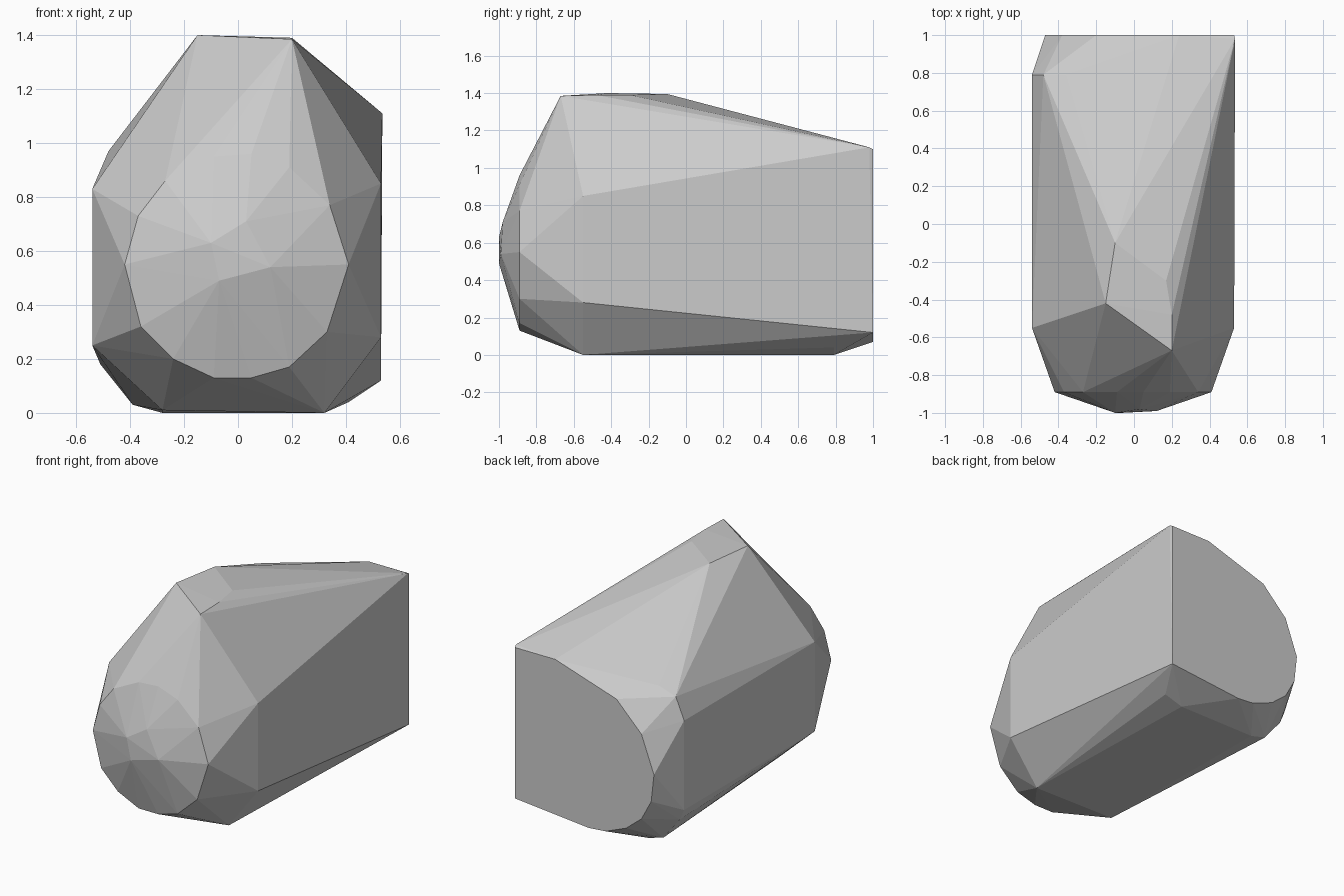
import bpy
import bmesh
import math

# Remove only the default cube
default_cube = bpy.data.objects.get("Cube")
if default_cube:
    bpy.data.objects.remove(default_cube, do_unlink=True)


def make_material(name, colour):
    material = bpy.data.materials.new(name)
    material.use_nodes = True
    material.diffuse_color = colour
    shader = next(node for node in material.node_tree.nodes if node.type == "BSDF_PRINCIPLED")
    shader.inputs["Base Color"].default_value = colour
    return material


def cross_section(y, outline):
    """Place an outline of (x, z) corners at one depth."""
    return [(x, y, z) for x, z in outline]


def faceted_shell(name, corners, material):
    """Wrap the corners in a flat-shaded faceted skin."""
    bm = bmesh.new()
    for corner in corners:
        bm.verts.new(corner)
    bmesh.ops.convex_hull(bm, input=bm.verts[:])
    loose = [vert for vert in bm.verts if not vert.link_faces]
    bmesh.ops.delete(bm, geom=loose, context="VERTS")
    # Merge the triangles of each flat facet
    bmesh.ops.dissolve_limit(bm, angle_limit=math.radians(0.5),
                             verts=bm.verts[:], edges=bm.edges[:])
    bmesh.ops.recalc_face_normals(bm, faces=bm.faces[:])
    mesh = bpy.data.meshes.new(name)
    bm.to_mesh(mesh)
    bm.free()
    mesh.materials.append(material)
    shell = bpy.data.objects.new(name, mesh)
    bpy.context.collection.objects.link(shell)
    return shell


# Blunt nose tip
nose = [(-0.07, -1, 0.49), (-0.1, -1, 0.63), (0.03, -0.98, 0.71), (0.12, -0.99, 0.54)]

# Rounded rim around the nose
rim = cross_section(-0.89, [
    (-0.42, 0.55), (-0.37, 0.73), (-0.27, 0.86), (-0.09, 0.95), (0.05, 0.96),
    (0.19, 0.91), (0.34, 0.77), (0.41, 0.55), (0.33, 0.3), (0.19, 0.17),
    (0.05, 0.13), (-0.09, 0.13), (-0.24, 0.2), (-0.36, 0.32)])

# Shoulder where the body reaches full width
shoulder = cross_section(-0.55, [
    (-0.54, 0.83), (-0.54, 0.25), (-0.28, 0.01), (0.32, 0),
    (0.53, 0.28), (0.53, 0.85)])

# Raised top ridge
ridge = [(0.2, -0.67, 1.385), (-0.15, -0.42, 1.4), (-0.1, -0.1, 1.395),
         (0.2, -0.48, 1.39), (0.17, -0.3, 1.39)]

# Bevelled band just before the back
band = cross_section(0.79, [
    (-0.36, 1.01), (-0.48, 0.97), (-0.54, 0.83), (-0.54, 0.25),
    (-0.51, 0.18), (-0.39, 0.03), (-0.28, 0), (0.28, 0), (0.41, 0.04)])

# Flat back, rounded on one side and square on the other
back = cross_section(1, [
    (0.53, 1.1), (0.24, 1.1), (-0.2, 0.96), (-0.38, 0.78), (-0.47, 0.54),
    (-0.45, 0.36), (-0.38, 0.23), (-0.27, 0.14), (-0.12, 0.08),
    (0, 0.07), (0.53, 0.12)])
back_corner = [(0.535, 0.98, 1.11)]

grey = make_material("stone_grey", (0.6, 0.6, 0.6, 1))
faceted_shell("faceted_body", nose + rim + shoulder + ridge + band + back + back_corner, grey)
